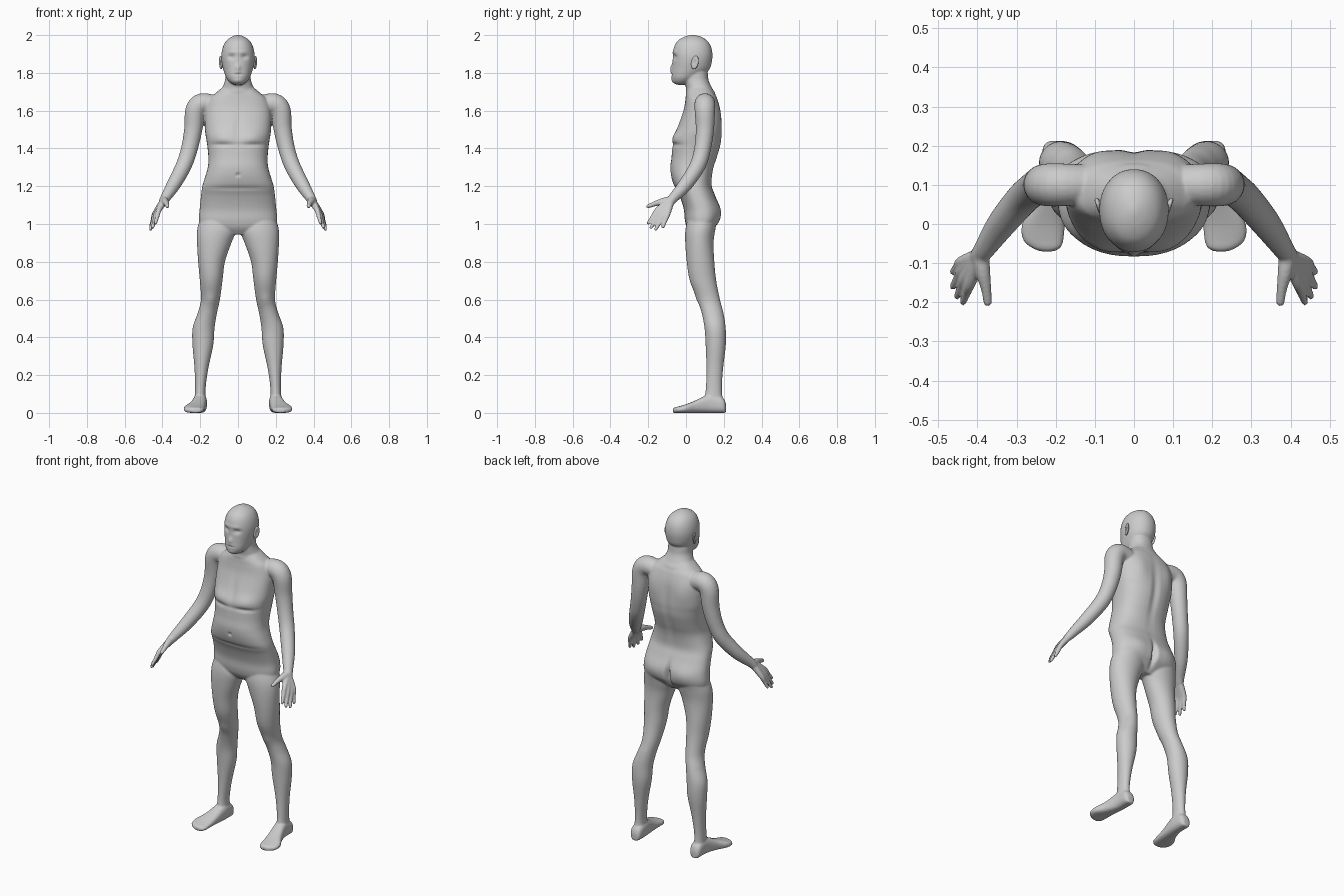
import bpy, bmesh, math
from mathutils import Vector, Matrix

SEG = 40


def smooth_path(rows, steps=5):
    """Catmull-Rom interpolation through rows of numbers."""
    out = []
    for i in range(len(rows) - 1):
        a, b, c, d = (rows[max(i - 1, 0)], rows[i], rows[i + 1], rows[min(i + 2, len(rows) - 1)])
        for k in range(steps):
            t = k / steps
            out.append([0.5 * (2 * q + (r - p) * t + (2 * p - 5 * q + 4 * r - s) * t * t
                               + (3 * q - p - 3 * r + s) * t ** 3)
                        for p, q, r, s in zip(a, b, c, d)])
    return out + [list(rows[-1])]


def oval(centre, u, v, n=2.0):
    """Superellipse ring spanned by the half-axes u and v."""
    ring = []
    for i in range(SEG):
        a = 2 * math.pi * i / SEG
        c, s = math.cos(a), math.sin(a)
        ring.append(centre + u * math.copysign(abs(c) ** (2 / n), c)
                    + v * math.copysign(abs(s) ** (2 / n), s))
    return ring


def loft(bm, rings):
    loops = [[bm.verts.new(p) for p in r] for r in rings]
    for a, b in zip(loops, loops[1:]):
        for i in range(SEG):
            j = (i + 1) % SEG
            bm.faces.new((a[i], a[j], b[j], b[i]))
    bm.faces.new(loops[0][::-1])
    bm.faces.new(loops[-1])


def stack(bm, rows, side=1, n=2.2):
    """Horizontal sections: z, centre x, half width, front y, back y."""
    loft(bm, [oval(Vector((side * x, (f + b) / 2, z)), Vector((max(w, .004), 0, 0)),
                   Vector((0, max((b - f) / 2, .004), 0)), n)
              for z, x, w, f, b in smooth_path(rows)])


def tube(bm, rows, side=1):
    """Round limb along a path: x, y, z, radius (rounded tip)."""
    pts = smooth_path(rows)
    pos = [Vector(p[:3]) for p in pts]
    rings = []
    for i, p in enumerate(pts):
        t = (pos[min(i + 1, len(pts) - 1)] - pos[max(i - 1, 0)]).normalized()
        u = t.cross(Vector((1, 1, 0))).normalized()
        v = t.cross(u)
        rings.append(oval(pos[i], u * p[3], v * p[3]))
    r = pts[-1][3]
    for a in (0.5, 0.9, 1.3):
        rings.append(oval(pos[-1] + t * r * math.sin(a), u * r * math.cos(a), v * r * math.cos(a)))
    loft(bm, [[Vector((side * q.x, q.y, q.z)) for q in ring] for ring in rings])


skin = bpy.data.materials.new("light_grey")
skin.diffuse_color = (0.6, 0.6, 0.6, 1)


def make_object(name, bm):
    bmesh.ops.recalc_face_normals(bm, faces=bm.faces)
    me = bpy.data.meshes.new(name)
    bm.to_mesh(me)
    bm.free()
    ob = bpy.data.objects.new(name, me)
    bpy.context.collection.objects.link(ob)
    me.materials.append(skin)
    bpy.ops.object.select_all(action='DESELECT')
    ob.select_set(True)
    bpy.context.view_layer.objects.active = ob
    return ob


body = bmesh.new()

# torso
stack(body, [
    (1.73, 0, .075, .01, .13), (1.69, 0, .122, .0, .153), (1.66, 0, .155, -.003, .167),
    (1.6, 0, .175, -.014, .182), (1.5, 0, .175, -.05, .19), (1.45, 0, .168, -.07, .188),
    (1.41, 0, .162, -.073, .182), (1.35, 0, .157, -.077, .164), (1.3, 0, .16, -.083, .147),
    (1.25, 0, .174, -.078, .138), (1.2, 0, .189, -.062, .137), (1.15, 0, .196, -.035, .155),
    (1.08, 0, .203, -.012, .181), (1.02, 0, .207, -.006, .178), (.98, 0, .19, .005, .15),
    (.945, 0, .1, .03, .115)], n=2.4)

# neck
stack(body, [(1.64, 0, .11, .02, .16), (1.69, 0, .1, .0, .155), (1.72, 0, .084, .0, .138),
             (1.76, 0, .069, -.008, .12), (1.8, 0, .066, -.005, .115), (1.84, 0, .06, .0, .11)])

# head
stack(body, [(1.737, 0, .022, -.05, .0), (1.75, 0, .043, -.068, .03), (1.77, 0, .06, -.075, .06),
             (1.79, 0, .069, -.077, .09), (1.82, 0, .079, -.074, .125), (1.86, 0, .087, -.071, .137),
             (1.9, 0, .088, -.07, .14), (1.94, 0, .079, -.062, .132), (1.97, 0, .062, -.044, .113),
             (1.99, 0, .036, -.012, .083), (2.001, 0, .008, .025, .045)], n=2.1)

for s in (1, -1):
    # leg
    stack(body, [(1.03, .11, .09, .01, .165), (.97, .112, .104, -.003, .155),
                 (.9, .126, .091, -.004, .146), (.8, .14, .071, .004, .15), (.7, .142, .06, .02, .16),
                 (.6, .146, .05, .06, .18), (.53, .162, .051, .083, .198), (.45, .182, .058, .098, .21),
                 (.36, .186, .055, .104, .211), (.23, .194, .036, .108, .196),
                 (.12, .2, .028, .104, .19), (.04, .2, .033, .09, .2)], s, 2.0)
    # foot: y, centre x, half width, height
    foot = [(.212, .2, .018, .045), (.195, .2, .033, .08), (.14, .2, .036, .1), (.1, .205, .038, .09),
            (.05, .216, .044, .066), (0, .231, .055, .046), (-.04, .232, .052, .034),
            (-.06, .225, .038, .029), (-.07, .222, .018, .022)]
    loft(body, [oval(Vector((s * x, y, h / 2)), Vector((w, 0, 0)), Vector((0, 0, h / 2)), 2.6)
                for y, x, w, h in smooth_path(foot)])
    # arm
    tube(body, [(.12, .1, 1.63, .05), (.19, .1, 1.637, .055), (.225, .1, 1.6, .054),
                (.237, .1, 1.5, .048), (.257, .088, 1.4, .044), (.287, .062, 1.31, .042),
                (.34, -.002, 1.21, .037), (.383, -.065, 1.14, .027), (.395, -.08, 1.12, .024)], s)
    # fingers, each running from the wrist through its knuckle to the tip
    for knuckle, tip in [((.418, -.15, 1.075), (.437, -.2, 1.005)),
                         ((.43, -.135, 1.06), (.452, -.185, .982)),
                         ((.437, -.115, 1.053), (.463, -.16, .972)),
                         ((.44, -.096, 1.055), (.463, -.122, .985))]:
        k, t = Vector(knuckle), Vector(tip)
        m = k.lerp(t, .5)
        tube(body, [(.39, -.08, 1.125, .021), (*k, .0145), (*m, .0115), (*t, .009)], s)
    # thumb
    tube(body, [(.392, -.085, 1.125, .022), (.386, -.125, 1.118, .019),
                (.378, -.165, 1.107, .0135), (.374, -.2, 1.094, .011)], s)

ob = make_object("body", body)

# fuse all the parts into one skin
mod = ob.modifiers.new("fuse", 'REMESH')
mod.mode = 'VOXEL'
mod.voxel_size = 0.0052
bpy.ops.object.modifier_apply(modifier=mod.name)
mod = ob.modifiers.new("soften", 'SMOOTH')
mod.factor = 0.5
mod.iterations = 5
bpy.ops.object.modifier_apply(modifier=mod.name)

# soft modelling: centre, reach in x y z, push in y; mirrored where x > 0
features = [
    ((.035, -.065, 1.885), (.02, .04, .013), .010),   # eye sockets
    ((.032, -.068, 1.91), (.03, .03, .01), -.003),    # brows
    ((0, -.075, 1.825), (.013, .04, .02), -.010),     # nose
    ((0, -.075, 1.792), (.022, .04, .004), .005),     # mouth
    ((0, -.075, 1.803), (.018, .04, .007), -.003),    # upper lip
    ((0, -.07, 1.757), (.022, .04, .012), -.004),     # chin
    ((.085, -.06, 1.465), (.055, .07, .035), -.009),  # breasts
    ((.085, -.06, 1.42), (.065, .07, .012), .008),    # folds under the breasts
    ((0, -.05, 1.5), (.02, .07, .08), .006),          # breastbone
    ((0, -.08, 1.26), (.01, .04, .01), .008),         # navel
    ((0, -.055, 1.19), (.17, .06, .012), .004),       # waist crease
    ((0, .18, 1.42), (.022, .07, .16), -.009),        # spine
    ((.1, .175, 1.56), (.05, .07, .07), .008),        # shoulder blades
    ((0, .17, 1.04), (.014, .07, .06), -.03),         # cleft of the seat
    ((.1, .16, 1.06), (.06, .07, .05), .008),         # seat
    ((.145, .06, .6), (.03, .05, .03), -.004),        # kneecaps
]
for c, r, push in features:
    for s in ((1, -1) if c[0] > 0 else (1,)):
        for v in ob.data.vertices:
            p = v.co
            dz = (p.z - c[2]) / r[2]
            if abs(dz) < 2.5:
                d = dz * dz + ((p.x - s * c[0]) / r[0]) ** 2 + ((p.y - c[1]) / r[1]) ** 2
                if d < 7:
                    p.y += push * math.exp(-d)
bpy.ops.object.shade_smooth()

# ears
for s, name in ((1, "ear_left"), (-1, "ear_right")):
    bm = bmesh.new()
    bmesh.ops.create_uvsphere(bm, u_segments=20, v_segments=14, radius=1)
    for v in bm.verts:
        if v.co.x > .3:                      # hollow of the ear
            v.co.x -= .9 * math.exp(-4 * (v.co.y ** 2 + v.co.z ** 2))
        v.co = Vector((v.co.x * .009, v.co.y * .02, v.co.z * .036))
    bmesh.ops.transform(bm, verts=bm.verts, matrix=Matrix.Translation((.091, .047, 1.855))
                        @ Matrix.Rotation(math.radians(-18), 4, 'Z')
                        @ Matrix.Rotation(math.radians(-12), 4, 'X'))
    for v in bm.verts:
        v.co.x *= s
    make_object(name, bm)
    bpy.ops.object.shade_smooth()
